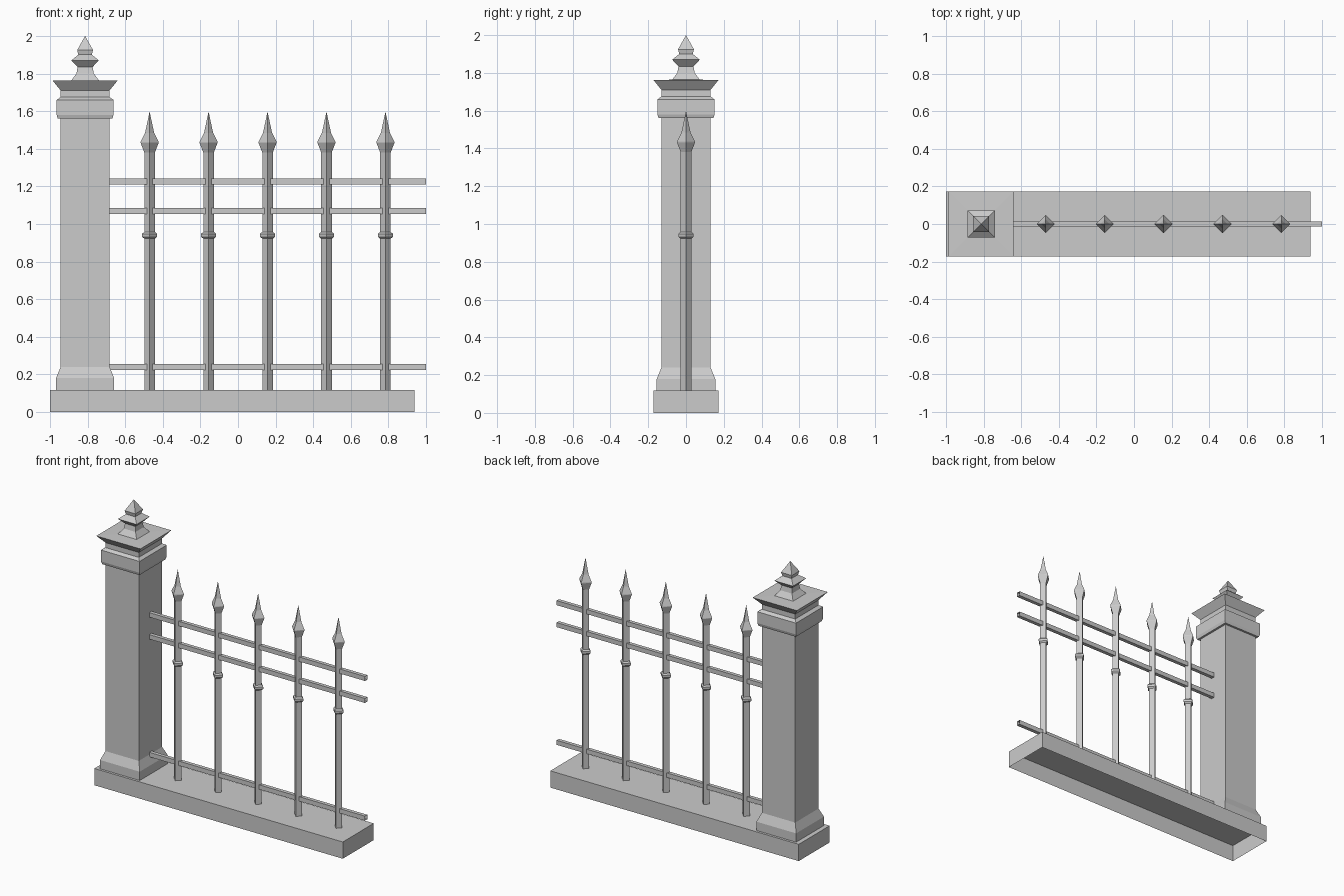
import bpy, bmesh
from math import cos, sin, pi, sqrt

if "Cube" in bpy.data.objects:
    bpy.data.objects.remove(bpy.data.objects["Cube"])


def finish(name, bm):
    bmesh.ops.recalc_face_normals(bm, faces=bm.faces)
    mesh = bpy.data.meshes.new(name)
    bm.to_mesh(mesh)
    bm.free()
    ob = bpy.data.objects.new(name, mesh)
    bpy.context.collection.objects.link(ob)
    return ob


def four_sided(name, x, profile, diamond=False):
    """Stack square rings of (half width, z) into a skin, ending in a point."""
    bm = bmesh.new()
    rings = []
    for r, z in profile:
        if r == 0:
            rings.append([bm.verts.new((x, 0, z))])
            continue
        rad, turn = (r, 0) if diamond else (r * sqrt(2), pi / 4)
        rings.append([bm.verts.new((x + rad * cos(turn + k * pi / 2),
                                    rad * sin(turn + k * pi / 2), z)) for k in range(4)])
    for a, b in zip(rings, rings[1:]):
        for k in range(4):
            n = (k + 1) % 4
            if len(b) == 1:
                bm.faces.new((a[k], a[n], b[0]))
            else:
                bm.faces.new((a[k], a[n], b[n], b[k]))
    return finish(name, bm)


def open_box(name, lo, hi, is_open):
    """Box without the faces for which is_open(normal) is true."""
    bm = bmesh.new()
    bmesh.ops.create_cube(bm, size=1)
    bm.normal_update()
    bmesh.ops.delete(bm, geom=[f for f in bm.faces if is_open(f.normal)], context='FACES_ONLY')
    for v in bm.verts:
        v.co = [l + (c + 0.5) * (h - l) for c, l, h in zip(v.co, lo, hi)]
    return finish(name, bm)


# Plinth, open underneath
open_box("plinth", (-1, -0.172, 0), (0.938, 0.172, 0.118), lambda n: n.z < -0.5)

# Stone post with base, collar, flared cap and finial
post_profile = [
    (0.155, 0.118), (0.155, 0.18), (0.13, 0.24), (0.13, 1.56), (0.145, 1.56),
    (0.151, 1.58), (0.151, 1.66), (0.13, 1.675), (0.13, 1.71), (0.172, 1.762),
    (0.073, 1.764), (0.046, 1.80), (0.04, 1.835), (0.073, 1.87), (0.036, 1.90),
    (0.042, 1.925), (0, 2.0)]
four_sided("post", -0.813, post_profile)

# Horizontal rails, open at the ends
for i, z in enumerate((0.24, 1.07, 1.225)):
    open_box(f"rail_{i + 1}", (-0.684, -0.013, z - 0.016), (1.0, 0.013, z + 0.016),
             lambda n: abs(n.x) > 0.5)

# Pickets with a collar ring and spear head
picket_profile = [
    (0.028, 0.118), (0.028, 0.922), (0.04, 0.932), (0.04, 0.948), (0.028, 0.958),
    (0.028, 1.38), (0.048, 1.432), (0.048, 1.437), (0.024, 1.485), (0, 1.598)]
for i in range(5):
    four_sided(f"picket_{i + 1}", -0.47 + 0.3135 * i, picket_profile, diamond=True)
